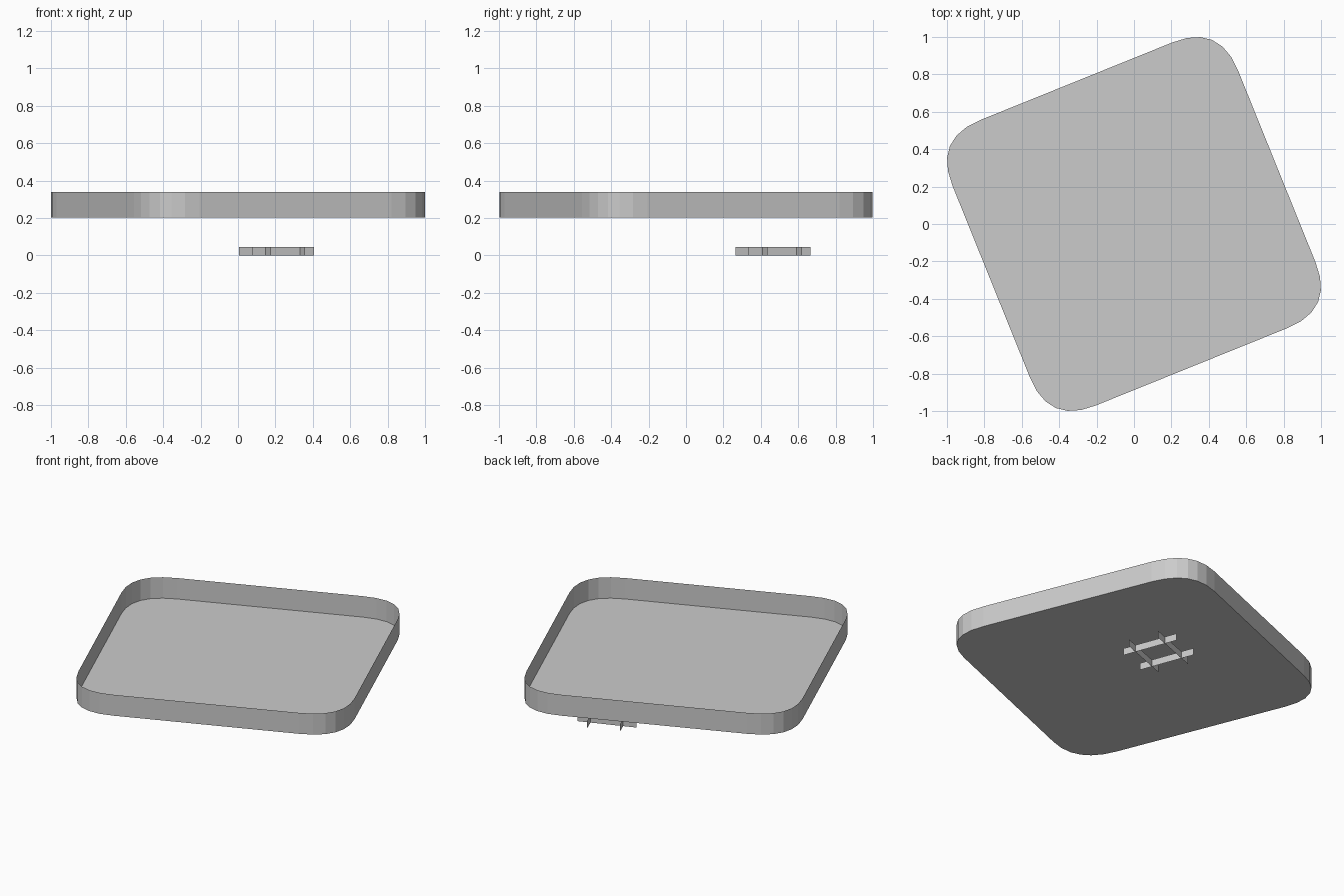
import bpy, bmesh
from math import radians
from mathutils import Matrix, Vector

cube = bpy.data.objects.get("Cube")
if cube:
    bpy.data.objects.remove(cube)

GREY = (0.6, 0.6, 0.6, 1)
grey = bpy.data.materials.new("plain grey")
grey.use_nodes = True
grey.diffuse_color = GREY
grey.node_tree.nodes["Principled BSDF"].inputs["Base Color"].default_value = GREY


def finish(bm, name):
    mesh = bpy.data.meshes.new(name)
    bm.to_mesh(mesh)
    bm.free()
    mesh.materials.append(grey)
    obj = bpy.data.objects.new(name, mesh)
    bpy.context.collection.objects.link(obj)
    return obj


def rounded_square(half, cut, steps):
    """Square outline whose corners are quadratic curves."""
    start, corner, end = Vector((half, half - cut)), Vector((half, half)), Vector((half - cut, half))
    points = []
    for quarter in range(4):
        turn = Matrix.Rotation(radians(90 * quarter), 2)
        for i in range(steps + 1):
            t = i / steps
            points.append(turn @ (start * (1 - t) ** 2 + corner * 2 * t * (1 - t) + end * t * t))
    return points


# Tray: flat floor with a thin upright rim
bm = bmesh.new()
floor = bm.faces.new([bm.verts.new((p.x, p.y, 0)) for p in rounded_square(0.822, 0.269, 6)])
rim = bmesh.ops.extrude_edge_only(bm, edges=list(floor.edges))
rim_verts = [g for g in rim["geom"] if isinstance(g, bmesh.types.BMVert)]
bmesh.ops.translate(bm, verts=rim_verts, vec=(0, 0, 0.134))
bmesh.ops.recalc_face_normals(bm, faces=bm.faces)
tray = finish(bm, "tray")
tray.location.z = 0.204
tray.rotation_euler.z = radians(22)

# Lattice under the tray: four crossing upright strips
HALF_LENGTH, OFFSET, HEIGHT = 0.177, 0.098, 0.045
bm = bmesh.new()
for quarter in range(4):
    turn = Matrix.Rotation(radians(90 * quarter), 3, "Z")
    corners = [(-HALF_LENGTH, 0), (HALF_LENGTH, 0), (HALF_LENGTH, HEIGHT), (-HALF_LENGTH, HEIGHT)]
    bm.faces.new([bm.verts.new(turn @ Vector((x, -OFFSET, z))) for x, z in corners])
lattice = finish(bm, "lattice_strips")
lattice.location = (0.205, 0.465, 0)
lattice.rotation_euler.z = radians(20.6)
